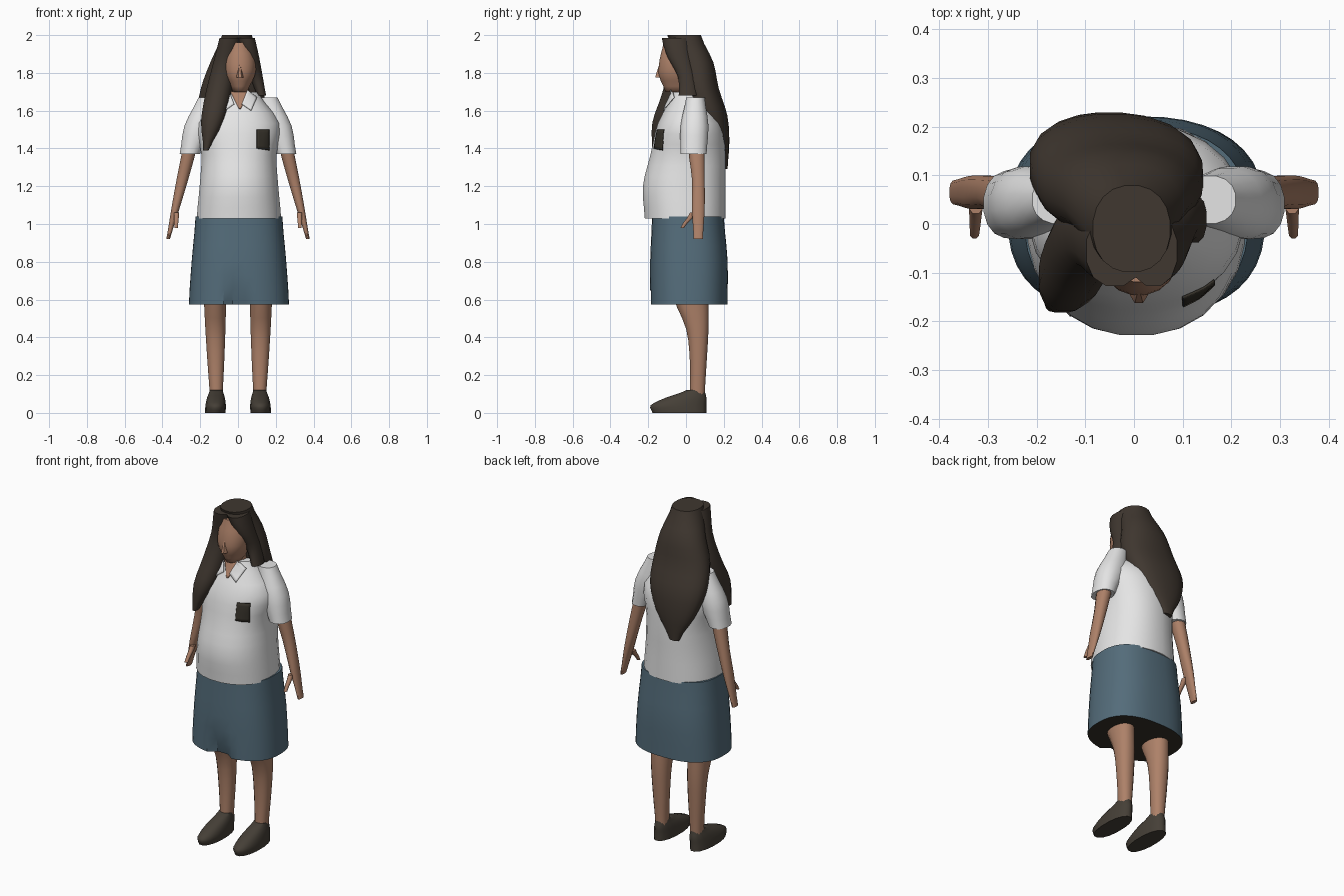
import bpy, bmesh, math
from mathutils import Vector
from mathutils.bvhtree import BVHTree

cube = bpy.data.objects.get("Cube")
if cube:
    bpy.data.objects.remove(cube, do_unlink=True)


def material(name, red, green, blue):
    mat = bpy.data.materials.new(name)
    mat.use_nodes = True
    rgba = (red, green, blue, 1)
    mat.diffuse_color = rgba
    bsdf = next(node for node in mat.node_tree.nodes if node.type == "BSDF_PRINCIPLED")
    bsdf.inputs["Base Color"].default_value = rgba
    return mat


skin = material("skin", .42, .22, .14)
hair = material("dark hair", .05, .038, .029)
cotton = material("white cotton", .78, .78, .78)
cloth = material("slate blue cloth", .088, .15, .195)
leather = material("brown leather", .06, .05, .038)
lining = material("dark lining", .035, .03, .022)


def finish(name, bm, *materials, angle=50):
    bmesh.ops.recalc_face_normals(bm, faces=bm.faces[:])
    mesh = bpy.data.meshes.new(name)
    bm.to_mesh(mesh)
    bm.free()
    obj = bpy.data.objects.new(name, mesh)
    bpy.context.collection.objects.link(obj)
    for mat in materials:
        mesh.materials.append(mat)
    bpy.ops.object.select_all(action="DESELECT")
    obj.select_set(True)
    bpy.context.view_layer.objects.active = obj
    bpy.ops.object.shade_smooth_by_angle(angle=math.radians(angle))
    return obj


def blend(sections, t):
    """Smooth curve through evenly spaced sections, t running from zero to one."""
    last = len(sections) - 1
    index = min(int(t * last), last - 1)
    f = t * last - index
    picks = [Vector(sections[min(max(index + step, 0), last)]) for step in (-1, 0, 1, 2)]
    before, low, high, after = picks
    leave, arrive = (high - before) / 2, (after - low) / 2
    ease = f * f * (3 - 2 * f)
    return low.lerp(high, ease) + leave * f * (1 - f) ** 2 - arrive * f * f * (1 - f)


def loft(start, end, sections, sides=16, power=2.2, side=1):
    """Rounded sections (half width, front, back) evenly spaced from start to end (x, z)."""
    bm = bmesh.new()
    start, end = Vector(start), Vector(end)
    levels = 3 * (len(sections) - 1)
    loops = []
    for level in range(levels + 1):
        t = level / levels
        x, z = start.lerp(end, t)
        half, front, back = blend(sections, t)
        loop = []
        for i in range(sides):
            angle = math.tau * (i + .5) / sides - math.pi / 2
            c, s = math.cos(angle), math.sin(angle)
            u = math.copysign(abs(c) ** (2 / power), c)
            v = math.copysign(abs(s) ** (2 / power), s)
            y = (front + back + v * (back - front)) / 2
            loop.append(bm.verts.new((side * (x + u * half), y, z)))
        loops.append(loop)
    for low, high in zip(loops, loops[1:]):
        for i in range(sides):
            j = (i + 1) % sides
            bm.faces.new((low[i], low[j], high[j], high[i]))
    bm.faces.new(loops[0])
    bm.faces.new(loops[-1])
    return bm


# Skirt: front pleat pressed inward, dark lining on the underside
bm = loft((.005, .575), (.005, 1.04),
          [(.265, -.19, .22), (.25, -.19, .22), (.23, -.18, .2)], sides=41, power=2.5)
for vert in bm.verts:
    depth = .9 - vert.co.z
    if vert.co.y < 0 and abs(vert.co.x) < depth * .15:
        vert.co.y += depth * .12
for face in bm.faces:
    if len(face.verts) > 4 and face.calc_center_median().z < .7:
        face.material_index = 1
finish("skirt", bm, cloth, lining, angle=35)

# Shirt body, fullest near the front hem
bm = loft((.005, 1.03), (.005, 1.7),
          [(.225, -.22, .21), (.21, -.23, .21), (.2, -.19, .21),
           (.22, -.15, .19), (.1, -.07, .08)], sides=24)
shirt_surface = BVHTree.FromBMesh(bm)
finish("shirt_body", bm, cotton)


def patch(name, mat, *corners, lift=.005, steps=6):
    """Thin plate laid on the shirt front between four (x, z) corners."""
    a, b, c, d = (Vector(corner) for corner in corners)
    bm = bmesh.new()
    grid = []
    for i in range(steps + 1):
        row = []
        for j in range(steps + 1):
            x, z = a.lerp(b, i / steps).lerp(d.lerp(c, i / steps), j / steps)
            hit = shirt_surface.ray_cast(Vector((x, -1, z)), Vector((0, 1, 0)))[0]
            y = hit.y if hit else -.07
            row.append(bm.verts.new((x, y - lift, z)))
        grid.append(row)
    for near, far in zip(grid, grid[1:]):
        for j in range(steps):
            bm.faces.new((near[j], far[j], far[j + 1], near[j + 1]))
    solid = finish(name, bm, mat).modifiers.new("thickness", "SOLIDIFY")
    solid.thickness = .005
    solid.offset = 0


# Chest pocket and open neckline
patch("chest_pocket", lining, (.1, 1.4), (.165, 1.39), (.165, 1.5), (.1, 1.5))
patch("neckline", skin, (.005, 1.61), (.015, 1.61), (.055, 1.7), (-.04, 1.7))

# Collar flaps and limbs, mirrored
for label, side in (("left", 1), ("right", -1)):
    patch(label + "_collar", cotton, (side * .02, 1.635), (side * .07, 1.6),
          (side * .1, 1.67), (side * .05, 1.71), lift=.011)
    finish(label + "_sleeve", loft(
        (.255, 1.37), (.155, 1.67),
        [(.055, -.03, .11), (.08, -.03, .12), (.055, 0, .1)], side=side), cotton)
    finish(label + "_arm", loft(
        (.37, .92), (.255, 1.4),
        [(.01, .04, .09), (.022, .03, .1), (.032, .03, .1), (.038, .01, .1)],
        sides=12, side=side), skin)
    finish(label + "_thumb", loft(
        (.328, .98), (.325, 1.06), [(.01, -.03, -.01), (.015, .02, .06)],
        sides=8, side=side), skin)
    finish(label + "_leg", loft(
        (.115, .09), (.122, .62),
        [(.035, .02, .1), (.045, .02, .11), (.054, 0, .12), (.06, -.07, .12)],
        side=side), skin)
    finish(label + "_shoe", loft(
        (.12, 0), (.115, .12),
        [(.055, -.18, .11), (.055, -.19, .11), (.048, -.11, .11), (.035, 0, .1)],
        side=side), leather)

# Head, neck and nose
finish("head", loft(
    (.01, 1.7), (.01, 1.96),
    [(.04, -.11, .05), (.08, -.145, .06), (.086, -.14, .07), (.06, -.12, .06)],
    sides=20), skin, angle=70)
finish("neck", loft((.01, 1.6), (.01, 1.75), [(.05, -.06, .05)] * 2), skin)
finish("nose", loft(
    (.01, 1.775), (.01, 1.86), [(.02, -.165, -.1), (.005, -.14, -.1)], sides=8), skin)

# Hair: long back mass, then a lock on each side of the face
finish("back_hair", loft(
    (-.065, 1.29), (-.005, 2),
    [(.03, .18, .22), (.12, .12, .23), (.175, .04, .22),
     (.17, -.02, .175), (.13, -.04, .145), (.08, -.1, .08)], sides=20), hair)
finish("left_hair_lock", loft(
    (.125, 1.68), (.04, 1.985),
    [(.025, -.04, .06), (.035, -.045, .05), (.045, -.1, .03), (.05, -.13, .02)],
    sides=12), hair)
finish("right_hair_lock", loft(
    (-.17, 1.39), (-.04, 1.985),
    [(.015, -.18, -.13), (.06, -.18, -.04), (.07, -.13, .04),
     (.065, -.1, .04), (.06, -.13, .02)], sides=12), hair)
